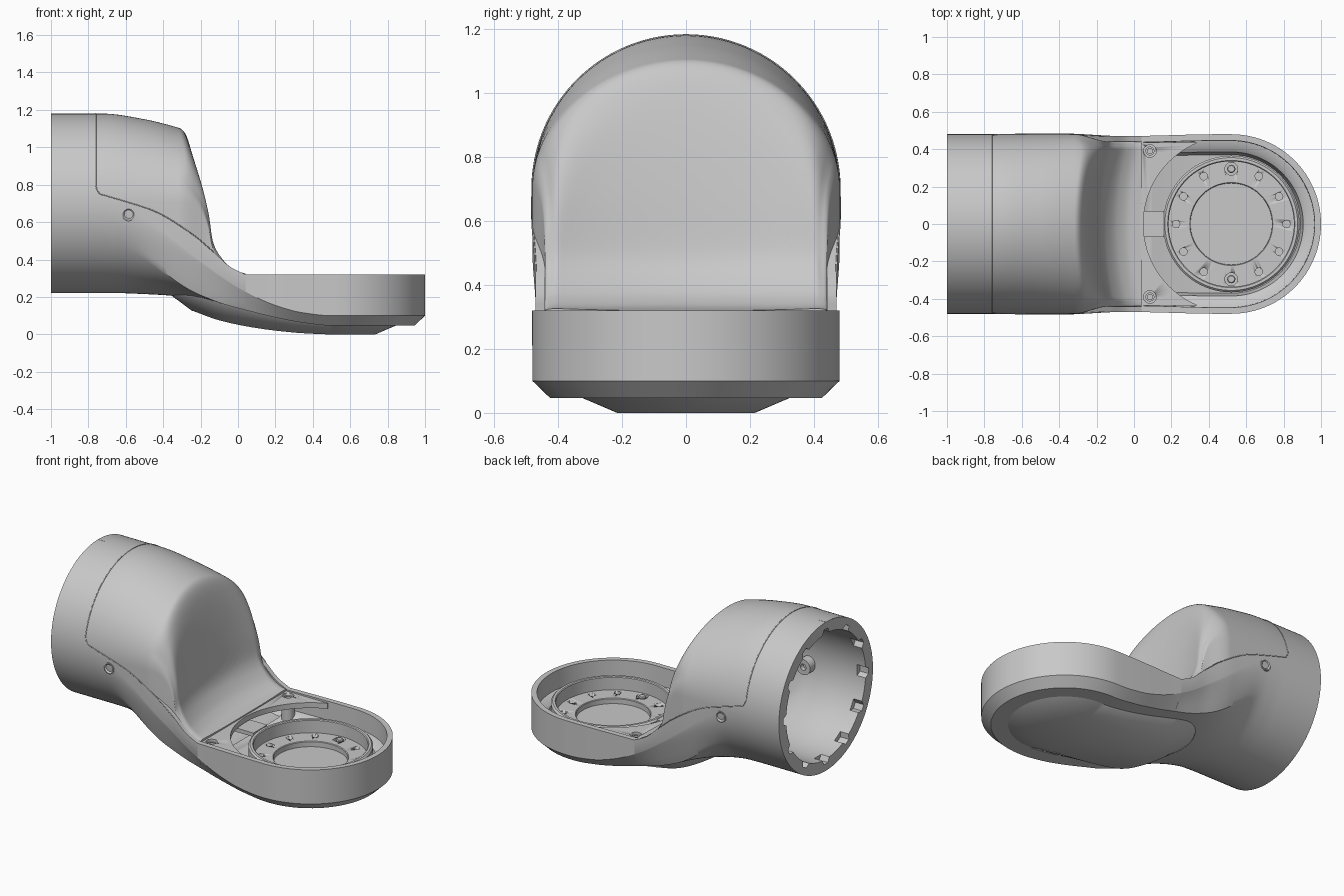
import bpy, bmesh
from math import sin, cos, pi, sqrt, radians
from mathutils import Vector

if "Cube" in bpy.data.objects:
    bpy.data.objects.remove(bpy.data.objects["Cube"])

GREY = bpy.data.materials.new("cast grey")
GREY.use_nodes = True
GREY.diffuse_color = (.58, .58, .58, 1)
GREY.node_tree.nodes["Principled BSDF"].inputs["Base Color"].default_value = (.58, .58, .58, 1)
W, MID, HUB = 0.48, 0.70, 0.52   # half width, tube axis height, hub centre x

def finish(name, bm, angle=32):
    bmesh.ops.remove_doubles(bm, verts=bm.verts, dist=1e-5)
    bmesh.ops.recalc_face_normals(bm, faces=bm.faces)
    me = bpy.data.meshes.new(name)
    bm.to_mesh(me)
    bm.free()
    me.materials.append(GREY)
    ob = bpy.data.objects.new(name, me)
    bpy.context.collection.objects.link(ob)
    bpy.ops.object.select_all(action='DESELECT')
    ob.select_set(True)
    bpy.context.view_layer.objects.active = ob
    bpy.ops.object.shade_smooth_by_angle(angle=radians(angle))
    return ob

def loft(bm, rings, closed=True):
    vs = [[bm.verts.new(p) for p in r] for r in rings]
    n = len(vs[0])
    for a, b in zip(vs, vs[1:]):
        for i in range(n if closed else n - 1):
            j = (i + 1) % n
            bm.faces.new((a[i], a[j], b[j], b[i]))
    return vs

def bridge_halves(bm, ring):
    # fill a y-symmetric outline with strips from side to side
    n = len(ring)
    for i in range(n // 2 - 1):
        bm.faces.new((ring[i], ring[i + 1], ring[n - 2 - i], ring[n - 1 - i]))

def curve_fn(pts):
    # smooth monotone interpolation through a few profile points
    d = [(b[1] - a[1]) / (b[0] - a[0]) for a, b in zip(pts, pts[1:])]
    m = [d[0]] + [2 * p * q / (p + q) if p * q > 0 else 0 for p, q in zip(d, d[1:])] + [d[-1]]
    def f(x):
        x = min(max(x, pts[0][0]), pts[-1][0])
        k = next(i for i in range(len(d)) if x <= pts[i + 1][0])
        h = pts[k + 1][0] - pts[k][0]
        t = (x - pts[k][0]) / h
        return ((1 + 2*t) * (1-t)**2 * pts[k][1] + t * (1-t)**2 * h * m[k]
                + t*t * (3 - 2*t) * pts[k + 1][1] + t*t * (t-1) * h * m[k + 1])
    return f

def step(a, b, x):
    t = min(max((x - a) / (b - a), 0), 1)
    return t * t * (3 - 2 * t)

def width(x):
    # slight waist behind the tray
    return W - .01 * step(-.35, -.12, x) * (1 - step(-.05, .45, x))

# side-on profiles
crown = curve_fn([(-1, 1.18), (-.72, 1.18), (-.5, 1.15), (-.32, 1.105), (0, 1)])
face = curve_fn([(-.45, 1.8), (-.32, 1.32), (-.265, 1.13), (-.23, 1), (-.185, .82), (-.155, .65),
                 (-.135, .5), (-.1, .425), (-.04, .36), (.02, .33), (.08, .32)])
seam = curve_fn([(-.76, .79), (-.745, .755), (-.7, .74), (-.6, .71), (-.45, .66),
                 (-.25, .54), (-.13, .44), (-.04, .36), (.04, .32)])
edge = curve_fn([(-.7, .7), (-.6, .68), (-.45, .59), (-.2, .39), (0, .25), (.2, .155),
                 (.35, .115), (.5, .1), (.7, .1)])
belly = curve_fn([(-.6, .22), (-.4, .21), (-.2, .19), (0, .14), (.2, .09), (.35, .062), (.5, .047), (.7, .047)])
pad_base = curve_fn([(-.24, .125), (-.1, .075), (.05, .042), (.2, .02), (.35, .006), (.5, 0), (.7, 0)])

def section(x, n=64):
    t, w = step(-.6, -.05, x), width(x)
    wu = W - .04 * step(-.32, -.13, x)
    top = min(seam(x), MID)
    setback = .015 + .035 * step(-.3, -.16, x)
    ring = []
    for i in range(n + 1):
        y, s = wu * cos(pi * i / n), sin(pi * i / n)
        a = MID + (crown(x) - MID) * s
        f = face(x + setback * max(0, 1 - (y / .4) ** 2))
        k = .15 / max(s, .3)
        h = max(k - abs(a - f), 0) / k
        ring.append((x, y, max(min(a, f) - h * h * k / 4, .312)))
    ring += [(x, -wu, top), (x, -w, top)]
    for i in range(n + 1):
        y, s = -w * cos(pi * i / n), sin(pi * i / n)
        g = (1 - t) * s + t * min(1, (1 - abs(y) / w) / .115)
        ring.append((x, y, edge(x) - (edge(x) - belly(x)) * g))
    return ring + [(x, w, top), (x, wu, top)]

def inner_section(x):
    # the same outline, shrunk by the wall thickness
    wall = .075 - .04 * step(-.8, -.3, x)
    ring = section(min(x + .035 * step(-.5, -.3, x), .04))
    zs = [p[2] for p in ring]
    mid, half = (max(zs) + min(zs)) / 2, (max(zs) - min(zs)) / 2
    return [(x, y * (1 - wall / W), mid + (z - mid) * (1 - wall / half)) for _, y, z in ring]

# elbow: hollow round tube flowing into the flat arm
xs = [-1 + .6 * i / 20 for i in range(20)] + [-.4 + .44 * i / 70 for i in range(71)]
bm = bmesh.new()
loft(bm, [section(x) for x in xs] + [inner_section(x) for x in reversed(xs) if x > -.95])
finish("elbow_housing", bm)

# notched lip around the tube opening
N = 144
def circle(x, r, notch=None):
    radii = [notch if notch and (i + 1) % 12 < 3 else r for i in range(N)]
    return [(x, q * cos(2*pi*i/N), MID + q * sin(2*pi*i/N)) for i, q in enumerate(radii)]
bm = bmesh.new()
loft(bm, [circle(-1, W), circle(-1, .405, .435), circle(-.94, .405, .435), circle(-.94, .405)])
finish("tube_lip", bm)

# open tray around the hub
def tray_ring(d, z, x0=.04):
    r = W - d
    side = [x0 + (HUB - x0) * i / 16 for i in range(16)]
    pts = [(x, d - width(x)) for x in side]
    pts += [(HUB + r * sin(a), -r * cos(a)) for a in (pi * i / 49 for i in range(50))]
    pts += [(x, width(x) - d) for x in reversed(side)]
    return [(x, y, z(x) if callable(z) else z) for x, y in pts]
bm = bmesh.new()
rings = loft(bm, [tray_ring(.055, belly), tray_ring(0, edge), tray_ring(0, .32), tray_ring(.034, .32),
                  tray_ring(.036, .2), tray_ring(.07, .193), tray_ring(.095, .175),
                  tray_ring(.11, lambda x: belly(x) + .04)], closed=False)
bridge_halves(bm, rings[0])
bridge_halves(bm, rings[-1])
finish("hub_tray", bm)

# raised pad under the arm
def pad_ring(r, z, x0=-.03):
    arc = [pi * (i + .5) / 64 for i in range(32)]
    half = [(x0 - r * cos(a), r * sin(a)) for a in arc]
    half += [(x0 + (HUB - x0) * i / 16, r) for i in range(17)]
    half += [(HUB + r * sin(a), r * cos(a)) for a in arc]
    return [(x, y, z(x)) for x, y in half] + [(x, -y, z(x)) for x, y in reversed(half)]
bm = bmesh.new()
rings = loft(bm, [pad_ring(.33, lambda x: belly(x) + .01), pad_ring(.325, belly), pad_ring(.215, pad_base)])
bridge_halves(bm, rings[-1])
finish("underside_pad", bm, angle=40)

def lathe(name, profile, loc, axis=(0, 0, 1), n=64):
    # spin (radius, height) points about an axis and cap both ends
    bm = bmesh.new()
    rot = Vector((0, 0, 1)).rotation_difference(Vector(axis))
    rings = loft(bm, [[Vector(loc) + rot @ Vector((r * cos(2*pi*i/n), r * sin(2*pi*i/n), z))
                       for i in range(n)] for r, z in profile])
    bm.faces.new(rings[0])
    bm.faces.new(rings[-1])
    return finish(name, bm)

def drill(target, holes):
    # cut round holes given as (x, y, radius, bottom, top)
    for x, y, r, lo, hi in holes:
        cutter = lathe("drill", [(r, lo), (r, hi)], (x, y, 0), n=24)
        cutter.hide_render = True
        mod = target.modifiers.new("hole", 'BOOLEAN')
        mod.operation, mod.solver, mod.object = 'DIFFERENCE', 'EXACT', cutter
        bpy.context.view_layer.objects.active = target
        bpy.ops.object.modifier_apply(modifier=mod.name)
        bpy.data.objects.remove(cutter)

# deck with a round cutout and two screw holes
bm = bmesh.new()
arc = [(HUB - .47 * cos(a), .47 * sin(a)) for a in (radians(-67 + 134 * i / 40) for i in range(41))]
outline = [(.03, -.437), (.336, -.437)] + arc + [(.336, .437), (.03, .437)]
f = bm.faces.new([bm.verts.new((x, y, .312)) for x, y in outline])
low = bmesh.ops.extrude_face_region(bm, geom=[f])["geom"]
bmesh.ops.translate(bm, verts=[v for v in low if isinstance(v, bmesh.types.BMVert)], vec=(0, 0, -.035))
deck = finish("deck", bm)
drill(deck, [(.085, s * .39, .034, .2, .4) for s in (-1, 1)])

# bearing with its bolt circle
flange = lathe("bearing_flange", [(.365, .08), (.365, .255), (.355, .265), (.34, .265), (.335, .26),
                                  (.335, .18), (.222, .18), (.218, .176), (.218, .145)], (HUB, 0, 0), n=96)
drill(flange, [(HUB + .295 * cos(pi * i / 6), .295 * sin(pi * i / 6), .034 if i in (3, 9) else .02, .14, .23)
               for i in range(12)])
for s in (-1, 1):
    lathe("dowel_pin", [(.022, .13), (.022, .18), (.017, .185)], (HUB, s * .295, 0), n=24)

def box(name, lo, hi):
    bm = bmesh.new()
    bmesh.ops.create_cube(bm, size=1)
    for v in bm.verts:
        v.co = [a + (b - a) * (c + .5) for a, b, c in zip(lo, hi, v.co)]
    finish(name, bm)

box("cable_bridge", (.0, -.07, .24), (.16, .07, .265))

# screws on the deck and the tube sides, with inner bosses
for s in (-1, 1):
    cup = [(.036, -.02), (.036, .004), (.03, .004), (.018, -.006), (.016, -.016)]
    lathe("deck_screw", [(.024, .27), (.024, .3), (.014, .3), (.014, .285)], (.085, s * .39, 0), n=24)
    lathe("deck_post", [(.04, .15), (.04, .28)], (.085, s * .39, 0), n=24)
    lathe("side_screw", cup, (-.585, s * .48, .64), (0, s, 0), n=24)
    lathe("side_boss", [(.05, 0), (.05, .07), (.02, .07), (.02, .04)], (-.585, s * .43, .64), (0, -s, 0), n=24)

# cover seam running over the tube and down both sides
half = []
for i in range(49):
    x = -.13 - .625 * i / 48
    z = seam(x)
    half.append((x, sqrt(width(x) ** 2 - max(z - MID, 0) ** 2), z))
over = [(-.76, W * cos(a), MID + W * sin(a)) for a in (.2 + (pi - .4) * i / 48 for i in range(49))]
path = half + over + [(x, -y, z) for x, y, z in reversed(half)]
cu = bpy.data.curves.new("cover_seam", 'CURVE')
cu.dimensions = '3D'
cu.bevel_depth, cu.bevel_resolution = .003, 1
sp = cu.splines.new('POLY')
sp.points.add(len(path) - 1)
for p, co in zip(sp.points, path):
    p.co = (*co, 1)
cu.materials.append(GREY)
bpy.context.collection.objects.link(bpy.data.objects.new("cover_seam", cu))

# alignment marks
box("side_mark", (HUB - .002, -W - .001, .21), (HUB + .002, -W + .001, .32))
box("end_mark", (.998, -.002, .265), (1, .002, .32))
box("tube_mark", (-1, -.002, 1.178), (-.95, .002, 1.181))
